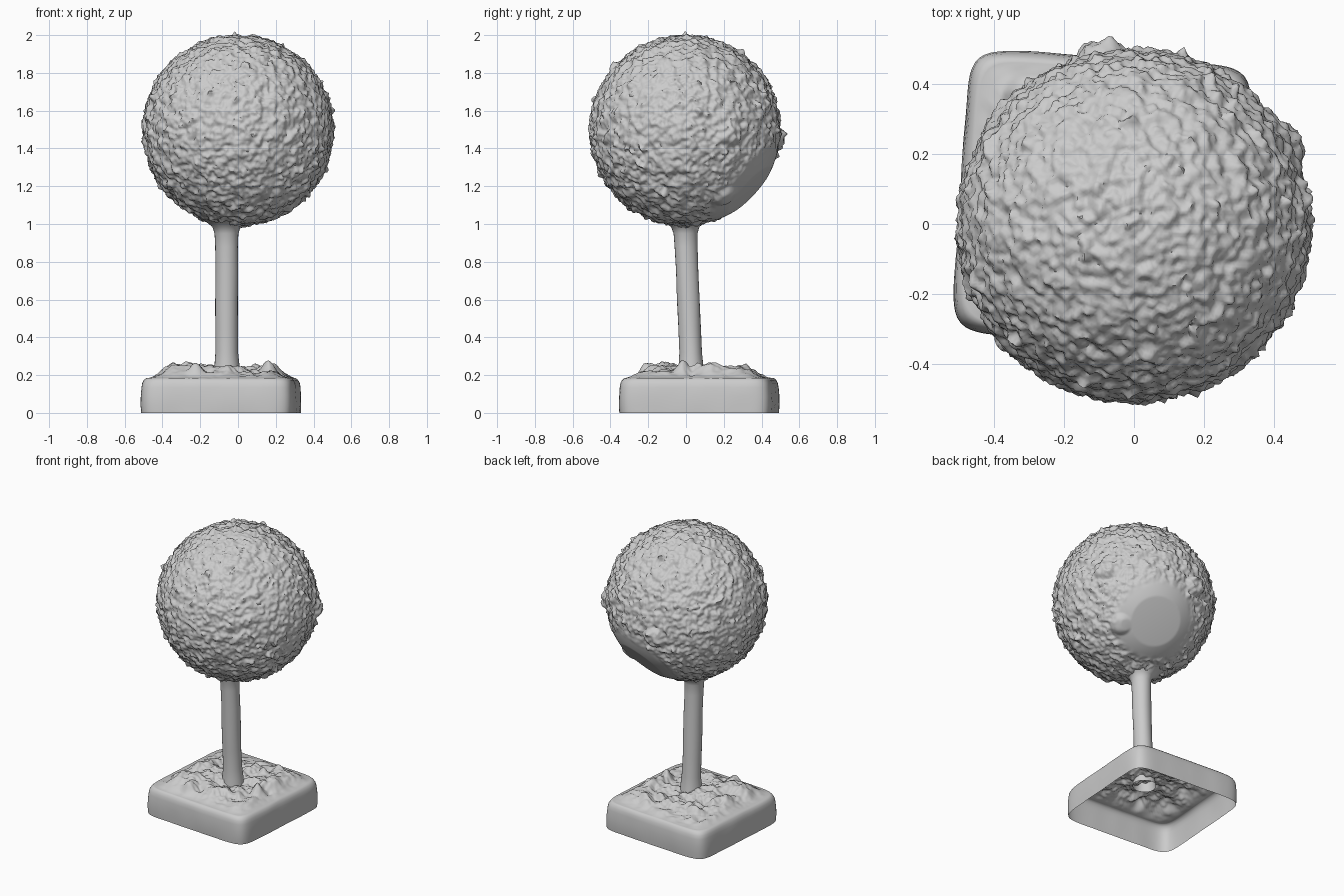
import bpy, bmesh, math
from mathutils import Vector, noise

if "Cube" in bpy.data.objects:
    bpy.data.objects.remove(bpy.data.objects["Cube"])


def add_object(name, bm, angle=60):
    bmesh.ops.recalc_face_normals(bm, faces=bm.faces)
    me = bpy.data.meshes.new(name)
    bm.to_mesh(me)
    bm.free()
    ob = bpy.data.objects.new(name, me)
    bpy.context.collection.objects.link(ob)
    bpy.ops.object.select_all(action='DESELECT')
    ob.select_set(True)
    bpy.context.view_layer.objects.active = ob
    bpy.ops.object.shade_smooth_by_angle(angle=math.radians(angle))
    return ob


def skin(bm, rings):
    # bridge consecutive closed rings of points with quads
    rows = [[bm.verts.new(p) for p in ring] for ring in rings]
    for a, b in zip(rows, rows[1:]):
        n = len(a)
        for i in range(n):
            bm.faces.new((a[i], a[(i + 1) % n], b[(i + 1) % n], b[i]))
    return rows


def smoothstep(a, b, x):
    t = max(0.0, min(1.0, (x - a) / (b - a)))
    return t * t * (3 - 2 * t)


# Clipped ball of foliage: leafy noise all over, one smooth worn patch low at the back
bm = bmesh.new()
bmesh.ops.create_icosphere(bm, subdivisions=7, radius=1)
patch = Vector((0.22, 0.72, -0.66)).normalized()
lips = [(Vector((-0.1, 0.53, -0.05)), 0.035), (Vector((0.46, 0.25, -0.02)), 0.03),
        (Vector((0.30, 0.22, -0.36)), 0.025)]
for v in bm.verts:
    d = v.co.normalized()
    rough = 1 - smoothstep(0.80, 0.90, d.dot(patch))
    leaf = 0.013 * noise.noise(d * 9) + 0.014 * noise.noise(d * 20) + 0.005 * noise.noise(d * 45)
    tuft = 0.05 * max(0, noise.noise(d * 13 + Vector((7, 3, 1))) - 0.38)
    r = 0.502 + rough * (leaf + tuft)
    for c, h in lips:
        r += h * smoothstep(0.988, 1.0, d.dot(c.normalized()))
    depth = r * d.dot(patch)
    v.co = d * r
    if depth > 0.475:
        v.co -= patch * (depth - 0.475) * 0.8
    v.co += Vector((0, -0.005, 1.495))
add_object("foliage_ball", bm)

# Trunk: slightly leaning stem, flared where it meets the foliage and the soil
profile = [(0.18, 0.075), (0.25, 0.066), (0.32, 0.06), (0.45, 0.059), (0.6, 0.06), (0.75, 0.06),
           (0.88, 0.06), (0.95, 0.063), (0.985, 0.075), (1.015, 0.115), (1.05, 0.18)]
bm = bmesh.new()
rings = []
for z, r in profile:
    cy = 0.03 - 0.035 * (z - 0.2) / 0.8
    ring = []
    for i in range(24):
        a = math.tau * i / 24
        c, s = math.cos(a), math.sin(a)
        rr = r * (1 + 0.06 * noise.noise(Vector((c, s, z * 6))))
        ring.append((-0.06 + rr * c, cy + rr * s, z))
    rings.append(ring)
skin(bm, rings)
add_object("trunk", bm)

# Planter: rounded square shell open underneath, with the lumpy soil as its top surface
N, HALF, POW = 192, 0.405, 10
turn = math.radians(-4)


def square_point(i, scale):
    a = math.tau * i / N
    c, s = math.cos(a), math.sin(a)
    k = HALF * scale / (abs(c) ** POW + abs(s) ** POW) ** (1 / POW)
    return Vector((k * c, k * s, 0))


def place(p):
    c, s = math.cos(turn), math.sin(turn)
    return Vector((-0.09 + p.x * c - p.y * s, 0.07 + p.x * s + p.y * c, p.z))


peaks = [(0.26, -0.07, 0.045), (-0.12, -0.31, 0.06), (0.1, 0.17, 0.05), (-0.2, 0.2, 0.03)]


def soil_height(p, t):
    edge = 1 - smoothstep(0.62, 0.96, t)
    q = Vector((p.x, p.y, 0.3))
    h = 0.04 + 0.045 * noise.noise(q * 8) + 0.025 * noise.noise(q * 18) + 0.012 * noise.noise(q * 40)
    for x, y, up in peaks:
        h += up * math.exp(-((p.x - x) ** 2 + (p.y - y) ** 2) / 0.0012)
    return 0.183 + edge * max(-0.005, h)


bm = bmesh.new()
rings = []
for scale, z in [(1.0, 0), (1.005, 0.04), (1.003, 0.09), (0.995, 0.135), (0.985, 0.158), (0.965, 0.174)]:
    rings.append([])
    for i in range(N):
        p = square_point(i, scale)
        p *= 1 + 0.008 * noise.noise(Vector((p.x * 7, p.y * 7, z * 9)))
        p.z = z
        rings[-1].append(place(p))
STEPS = 64
for k in range(STEPS):
    t = 0.94 * (1 - k / STEPS)
    rings.append([])
    for i in range(N):
        p = square_point(i, t)
        p.z = soil_height(p, t)
        rings[-1].append(place(p))
rows = skin(bm, rings)
bm.faces.new(rows[-1])
add_object("planter_and_soil", bm)
